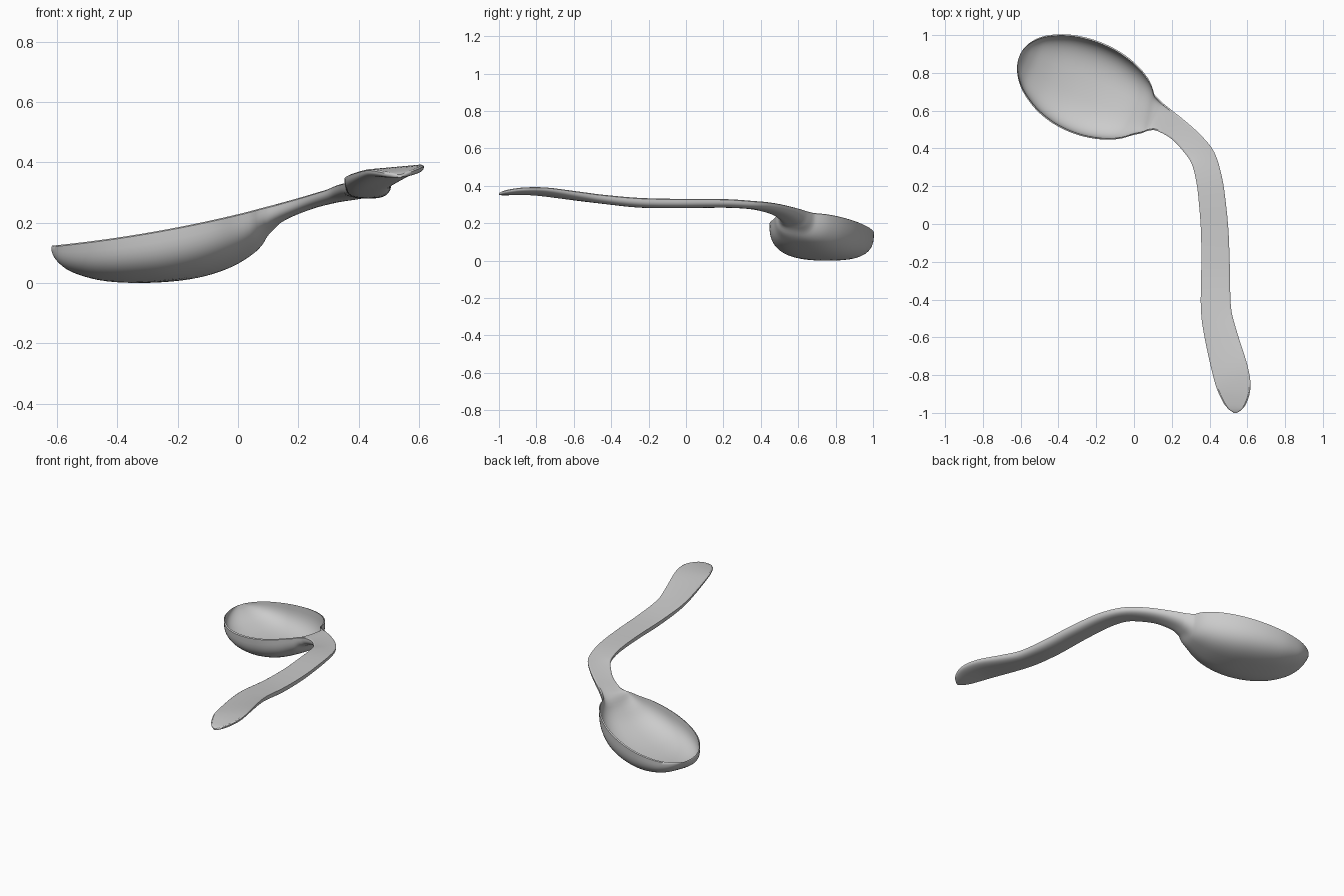
import bpy, bmesh, math

if "Cube" in bpy.data.objects:
    bpy.data.objects.remove(bpy.data.objects["Cube"])

# Bowl: oval in plan, its long axis pointing back-left
CX, CY, A, B = -0.254, 0.723, 0.39, 0.251
DX, DY = -0.92, 0.39


def rim_height(x):
    return .228 + .24 * x + .115 * x * x


# distance along axis, underside height, inner depth as share of outer depth
bowl = [(.3895, .119, .3), (.385, .108, .6), (.37, .085, .78), (.34, .058, .85),
        (.29, .031, .88), (.2, .008, .90), (.1, .0, .91), (0, .003, .91),
        (-.1, .015, .90), (-.2, .042, .88), (-.28, .080, .82), (-.34, .122, .6)]
stations = []
for s, zb, share in bowl:
    hw = B * math.sqrt(1 - (s / A) ** 2)
    shift = .018 * (max(s, 0) / A) ** 2  # egg-like skew at the tip
    x, y = CX + DX * s + DY * shift, CY + DY * s - DX * shift
    zt = rim_height(x)
    stations.append((x, y, hw, zt, zb, (zt - zb) * share))

# Neck and handle: x, y, half width, top z, bottom z, hollow depth
stations += [
    (.10, .577, .090, .254, .170, .018), (.15, .555, .069, .267, .207, .002),
    (.232, .50, .060, .287, .242, 0), (.305, .43, .063, .304, .263, 0),
    (.365, .35, .067, .317, .275, 0), (.398, .235, .069, .327, .282, 0),
    (.415, .11, .071, .330, .282, 0), (.428, -.05, .073, .330, .280, 0),
    (.432, -.25, .076, .335, .283, 0), (.434, -.45, .080, .352, .304, 0),
    (.460, -.59, .087, .366, .322, 0), (.508, -.77, .095, .383, .348, 0),
    (.530, -.87, .088, .384, .353, .001), (.536, -.945, .062, .376, .351, .001),
    (.537, -.982, .034, .368, .350, 0), (.537, -1.0, .008, .360, .350, 0)]


def smooth_rows(rows, steps):
    """Catmull-Rom interpolation through the stations."""
    out = []
    for i in range(len(rows) - 1):
        p0, p1 = rows[max(i - 1, 0)], rows[i]
        p2, p3 = rows[i + 1], rows[min(i + 2, len(rows) - 1)]
        for k in range(steps):
            t = k / steps
            out.append(tuple(
                .5 * (2 * b + (c - a) * t + (2 * a - 5 * b + 4 * c - d) * t * t
                      + (3 * b - a - 3 * c + d) * t ** 3)
                for a, b, c, d in zip(p0, p1, p2, p3)))
    return out + [rows[-1]]


def half_section(n, power):
    """Rounded half profile from one rim to the other."""
    pts = []
    for j in range(n + 1):
        c, s = math.cos(math.pi * j / n), math.sin(math.pi * j / n)
        pts.append((math.copysign(abs(c) ** (2 / power), c), max(s, 0) ** (2 / power)))
    return pts


# Loft one closed skin through all sections
rows = smooth_rows(stations, 4)
section = half_section(28, 2.9)
bm = bmesh.new()
rings = []
for i, (x, y, hw, zt, zb, inner) in enumerate(rows):
    a, b = rows[max(i - 1, 0)], rows[min(i + 1, len(rows) - 1)]
    tx, ty = b[0] - a[0], b[1] - a[1]
    if x < CX:  # outer bowl sections stay square to its long axis
        tx, ty = -DX, -DY
    length = math.hypot(tx, ty)
    nx, ny = -ty / length, tx / length
    hw = max(hw, .002)
    hi = hw - min(.008, hw * .2)
    roll = .09 * max(0, min(1, (-.5 - y) / .25))    # handle end leans slightly
    follow = max(0, min(1, (.37 - x) / .22)) if y > .3 else 0  # rim slopes with x
    ring = []
    for w, lower, depth, pts in ((hw, .004, zt - .004 - zb, section),
                                 (hi, 0, inner, section[::-1])):
        for u, d in pts:
            vx = x + nx * w * u
            lift = follow * (rim_height(vx) - rim_height(x)) * (1 - d)
            if inner < .01:  # solid neck and handle keep a flat top
                lift = follow * (rim_height(vx) - rim_height(x))
            ring.append(bm.verts.new((vx, y + ny * w * u,
                        zt - lower - depth * d + lift + roll * nx * w * u)))
    rings.append(ring)
for r0, r1 in zip(rings, rings[1:]):
    n = len(r0)
    for j in range(n):
        k = (j + 1) % n
        bm.faces.new((r0[j], r0[k], r1[k], r1[j]))
bm.faces.new(rings[0])
bm.faces.new(rings[-1])
bmesh.ops.recalc_face_normals(bm, faces=bm.faces)

mesh = bpy.data.meshes.new("spoon")
bm.to_mesh(mesh)
bm.free()
spoon = bpy.data.objects.new("spoon", mesh)
bpy.context.collection.objects.link(spoon)
bpy.context.view_layer.objects.active = spoon
spoon.select_set(True)
bpy.ops.object.shade_smooth_by_angle(angle=math.radians(50))
